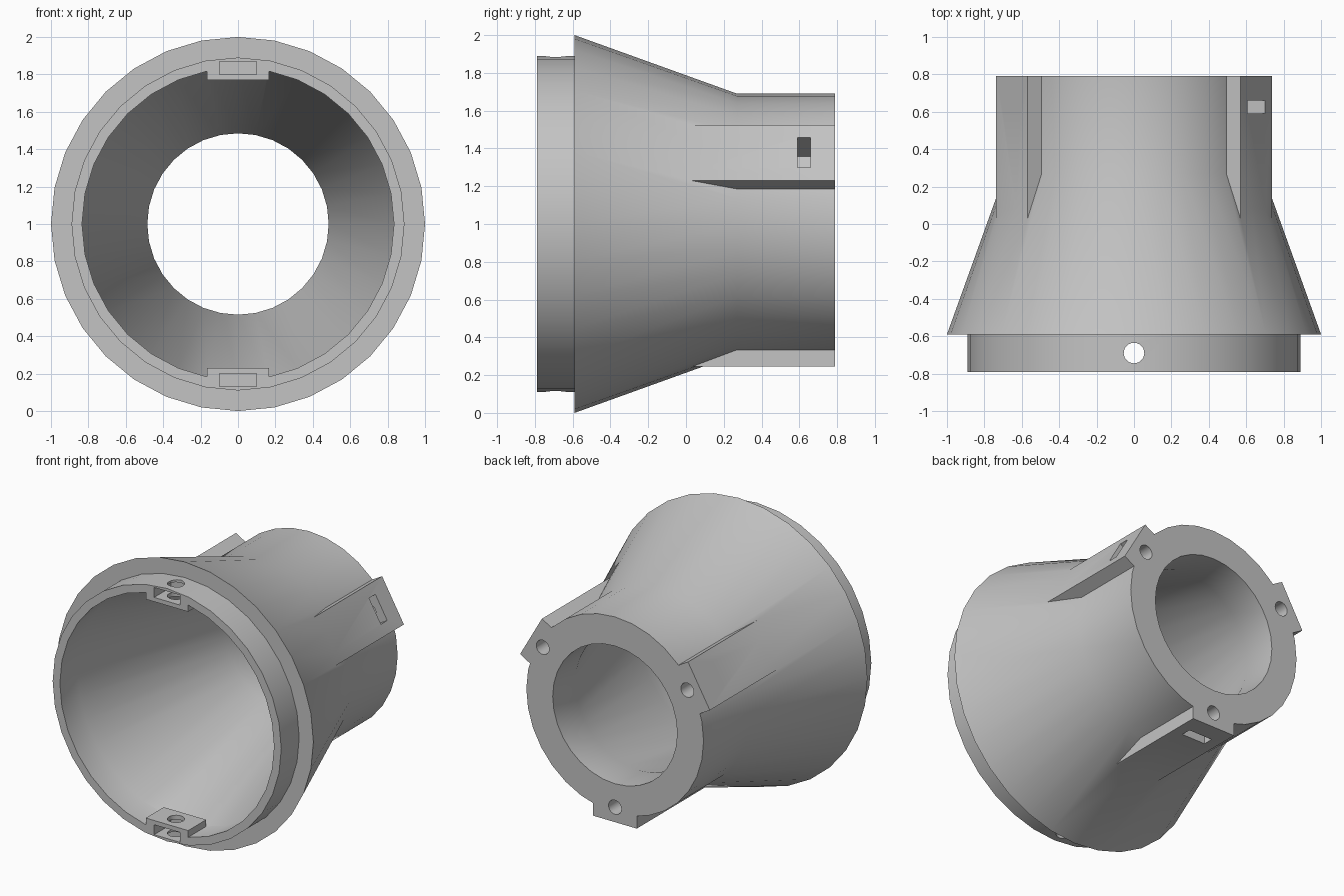
import bpy, bmesh, math
from mathutils import Matrix, Vector

if "Cube" in bpy.data.objects:
    bpy.data.objects.remove(bpy.data.objects["Cube"])

SIDES = 32
CENTRE = Vector((0, 0, 1))
FRONT, STEP, BACK = -0.79, -0.59, 0.79

grey = bpy.data.materials.new("light grey plastic")
grey.use_nodes = True
colour = (0.55, 0.55, 0.55, 1)
grey.diffuse_color = colour
grey.node_tree.nodes["Principled BSDF"].inputs["Base Color"].default_value = colour


def finish(bm, name):
    bmesh.ops.recalc_face_normals(bm, faces=bm.faces)
    mesh = bpy.data.meshes.new(name)
    bm.to_mesh(mesh)
    bm.free()
    mesh.materials.append(grey)
    obj = bpy.data.objects.new(name, mesh)
    bpy.context.collection.objects.link(obj)
    return obj


def lathe(name, profile):
    """Closed solid turned around the y axis from (y, radius) points."""
    bm = bmesh.new()
    rings = []
    for y, r in profile:
        angles = [2 * math.pi * i / SIDES for i in range(SIDES)]
        rings.append([bm.verts.new(CENTRE + Vector((r * math.cos(a), y, r * math.sin(a))))
                      for a in angles])
    for a, b in zip(rings, rings[1:]):
        for i in range(SIDES):
            j = (i + 1) % SIDES
            bm.faces.new((a[i], a[j], b[j], b[i]))
    bm.faces.new(rings[0])
    bm.faces.new(rings[-1])
    return finish(bm, name)


def radial_box(name, angle, r0, r1, half_width, y0, y1):
    """Box spanning radii r0 to r1 in the direction of angle."""
    bm = bmesh.new()
    bmesh.ops.create_cube(bm, size=1)
    bm.transform(Matrix.Translation(CENTRE)
                 @ Matrix.Rotation(-math.radians(angle), 4, 'Y')
                 @ Matrix.Translation(((r0 + r1) / 2, (y0 + y1) / 2, 0))
                 @ Matrix.Diagonal((r1 - r0, y1 - y0, 2 * half_width, 1)))
    return finish(bm, name)


def rod(name, centre, radius, length, along_y):
    bm = bmesh.new()
    bmesh.ops.create_cone(bm, cap_ends=True, segments=24, radius1=radius,
                          radius2=radius, depth=length)
    turn = Matrix.Rotation(math.pi / 2, 4, 'X') if along_y else Matrix.Identity(4)
    bm.transform(Matrix.Translation(centre) @ turn)
    return finish(bm, name)


def combine(target, tool, operation):
    mod = target.modifiers.new(tool.name, 'BOOLEAN')
    mod.operation = operation
    mod.solver = 'EXACT'
    mod.object = tool
    bpy.context.view_layer.objects.active = target
    bpy.ops.object.modifier_apply(modifier=mod.name)
    bpy.data.objects.remove(tool)


# Outer shell: front spigot, stepped flange, taper and rear sleeve
body = lathe("tapered_adapter", [(FRONT, 0.89), (STEP, 0.89), (STEP, 1.0),
                                 (0.27, 0.69), (BACK, 0.69)])

# Three rear lugs
lug_angles = (30, 150, 270)
for a in lug_angles:
    combine(body, radial_box("lug", a, 0.55, 0.755, 0.17, -0.05, BACK), 'UNION')

# Hollow interior
combine(body, lathe("bore", [(FRONT - 0.1, 0.834), (STEP, 0.834), (0.54, 0.485),
                             (BACK + 0.1, 0.485)]), 'DIFFERENCE')

# Front tabs with nut pockets
for a in (90, 270):
    combine(body, radial_box("tab", a, 0.77, 0.86, 0.165, FRONT, STEP), 'UNION')
    combine(body, radial_box("tab_pocket", a, 0.80, 0.87, 0.1, FRONT - 0.1, -0.6), 'DIFFERENCE')

# Vertical screw hole through both tabs
combine(body, rod("tab_hole", CENTRE + Vector((0, -0.69, 0)), 0.055, 2.2, False), 'DIFFERENCE')

# Nut slot and screw hole in each lug
for a in lug_angles:
    t = math.radians(a)
    spot = CENTRE + Vector((0.65 * math.cos(t), 0.67, 0.65 * math.sin(t)))
    combine(body, rod("lug_hole", spot, 0.05, 0.4, True), 'DIFFERENCE')
    combine(body, radial_box("lug_slot", a, 0.555, 0.85, 0.092, 0.59, 0.66), 'DIFFERENCE')

# Smooth shading with sharp edges kept
bpy.ops.object.select_all(action='DESELECT')
body.select_set(True)
bpy.context.view_layer.objects.active = body
bpy.ops.object.shade_smooth_by_angle(angle=math.radians(30))
